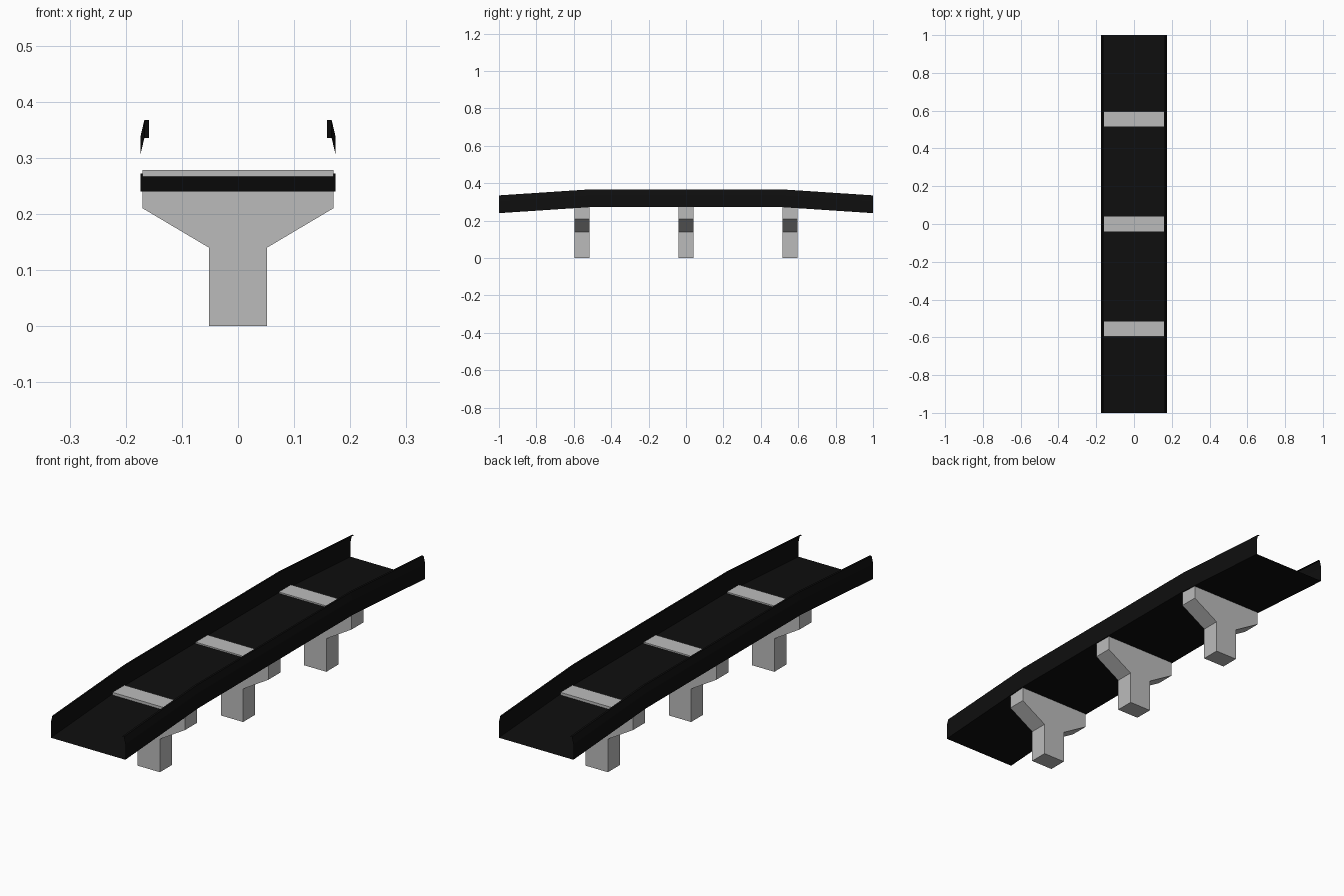
import bpy
import bmesh

cube = bpy.data.objects.get("Cube")
if cube:
    bpy.data.objects.remove(cube, do_unlink=True)


def make_material(name, value):
    mat = bpy.data.materials.new(name)
    mat.use_nodes = True
    colour = (value, value, value, 1)
    mat.diffuse_color = colour
    mat.node_tree.nodes["Principled BSDF"].inputs["Base Color"].default_value = colour
    return mat


black = make_material("asphalt black", 0.0045)
grey = make_material("concrete grey", 0.5)


def finish(bm, name, mat):
    mesh = bpy.data.meshes.new(name)
    bm.to_mesh(mesh)
    bm.free()
    mesh.materials.append(mat)
    obj = bpy.data.objects.new(name, mesh)
    bpy.context.collection.objects.link(obj)
    return obj


# Thin deck, side walls and inward lips: one open section swept along the span
half = [(0.174, 0), (0.174, 0.065), (0.167, 0.095), (0.159, 0.095)]
section = [(-x, z) for x, z in reversed(half)] + half
stations = [(-1, 0.24), (-0.515, 0.272), (0.515, 0.272), (1, 0.24)]
bm = bmesh.new()
rows = [[bm.verts.new((x, y, base + z)) for x, z in section] for y, base in stations]
for a, b in zip(rows, rows[1:]):
    for i in range(len(section) - 1):
        bm.faces.new((a[i], a[i + 1], b[i + 1], b[i]))
finish(bm, "deck_trough", black)

# Flared piers whose flat heads rise just above the deck
side = [(0.052, 0), (0.052, 0.14), (0.17, 0.21), (0.17, 0.278)]
outline = side + [(-x, z) for x, z in reversed(side)]
for name, y in (("front_pier", -0.555), ("middle_pier", 0), ("back_pier", 0.555)):
    bm = bmesh.new()
    face = bm.faces.new([bm.verts.new((x, y - 0.04, z)) for x, z in outline])
    grown = bmesh.ops.extrude_face_region(bm, geom=[face])
    moved = [v for v in grown["geom"] if isinstance(v, bmesh.types.BMVert)]
    bmesh.ops.translate(bm, verts=moved, vec=(0, 0.08, 0))
    bmesh.ops.recalc_face_normals(bm, faces=bm.faces[:])
    finish(bm, name, grey)
